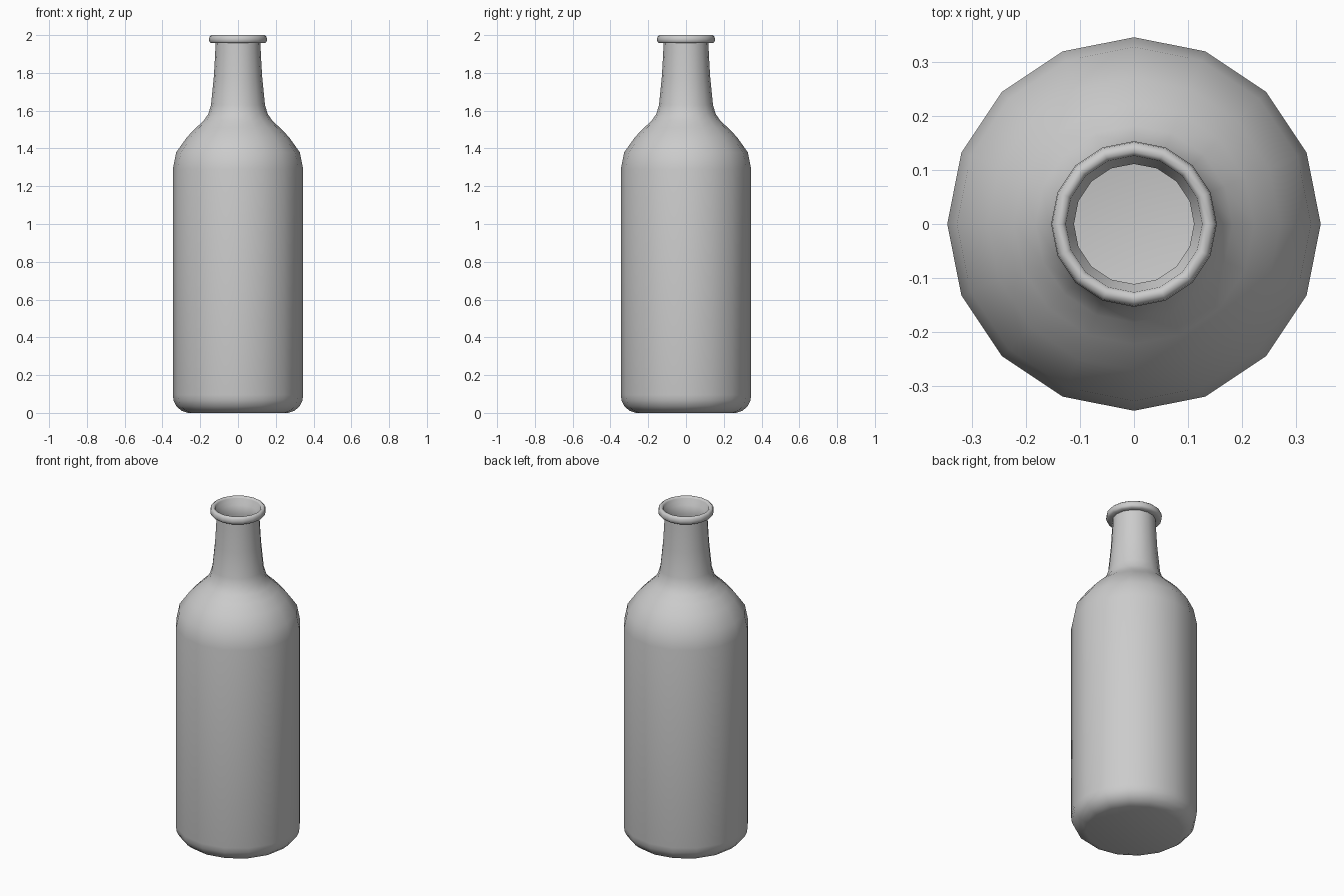
import bpy, bmesh, math

if "Cube" in bpy.data.objects:
    bpy.data.objects.remove(bpy.data.objects["Cube"])

SIDES = 16

# Outer wall from base to lip, as (radius, height)
outer = [
    (0.265, 0.0), (0.30, 0.012), (0.327, 0.036), (0.341, 0.065), (0.345, 0.095),
    (0.345, 1.29), (0.327, 1.38), (0.27, 1.46), (0.222, 1.51), (0.182, 1.546),
    (0.157, 1.583), (0.143, 1.63), (0.128, 1.78), (0.121, 1.90), (0.119, 1.957),
]
# Rounded lip
lip = [
    (0.144, 1.957), (0.152, 1.966), (0.153, 1.978), (0.151, 1.992),
    (0.143, 2.0), (0.133, 2.0), (0.126, 1.992),
]
# Inner wall from mouth down to floor
inner = [
    (0.124, 1.970), (0.111, 1.957), (0.112, 1.90), (0.119, 1.78), (0.134, 1.63),
    (0.149, 1.578), (0.175, 1.538), (0.263, 1.452), (0.318, 1.375),
    (0.336, 1.29), (0.336, 0.095), (0.32, 0.042), (0.265, 0.01),
]


def lathe(name, profile):
    bm = bmesh.new()
    rings = []
    for r, z in profile:
        rings.append([bm.verts.new((r * math.cos(2 * math.pi * i / SIDES),
                                    r * math.sin(2 * math.pi * i / SIDES), z))
                      for i in range(SIDES)])
    for a, b in zip(rings, rings[1:]):
        for i in range(SIDES):
            j = (i + 1) % SIDES
            bm.faces.new((a[i], a[j], b[j], b[i]))
    # Base and inside floor
    bm.faces.new(rings[0][::-1])
    bm.faces.new(rings[-1])
    bmesh.ops.recalc_face_normals(bm, faces=bm.faces[:])
    mesh = bpy.data.meshes.new(name)
    bm.to_mesh(mesh)
    bm.free()
    obj = bpy.data.objects.new(name, mesh)
    bpy.context.collection.objects.link(obj)
    return obj


bottle = lathe("bottle", outer + lip + inner)
bpy.context.view_layer.objects.active = bottle
bottle.select_set(True)
bpy.ops.object.shade_smooth_by_angle(angle=math.radians(50))
